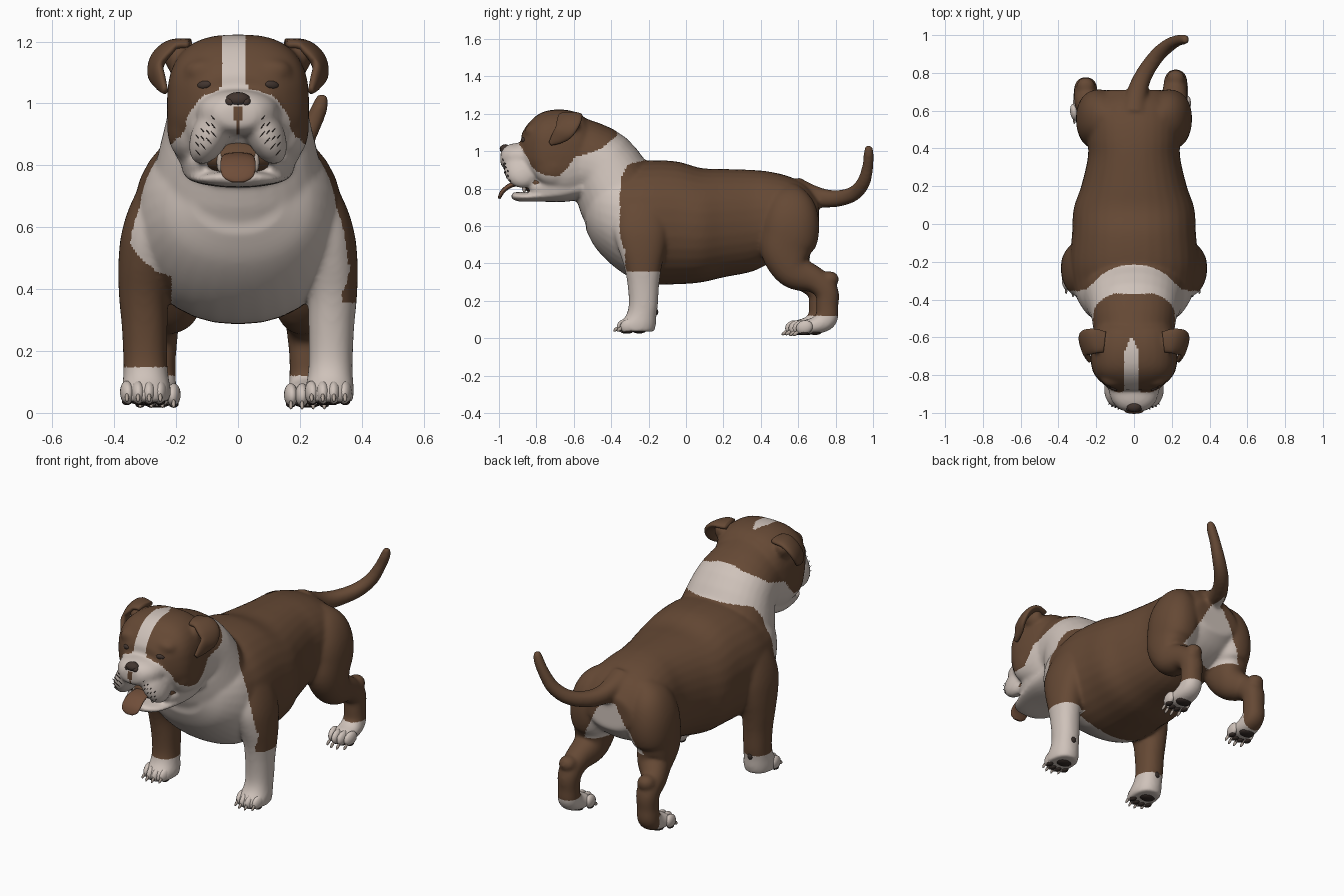
import bpy, bmesh
from math import cos, sin, pi, radians
from mathutils import Vector, Matrix, Euler

old = bpy.data.objects.get("Cube")
if old:
    bpy.data.objects.remove(old)
X, Y, Z = Vector((1, 0, 0)), Vector((0, 1, 0)), Vector((0, 0, 1))


def material(name, rgb):
    m = bpy.data.materials.new(name)
    m.use_nodes = True
    m.diffuse_color = (*rgb, 1)
    m.node_tree.nodes["Principled BSDF"].inputs["Base Color"].default_value = (*rgb, 1)
    return m


brown = material("brown coat", (0.13, 0.066, 0.035))
white = material("white coat", (0.62, 0.54, 0.49))
dark = material("dark skin", (0.035, 0.024, 0.02))
nose_skin = material("nose brown", (0.055, 0.036, 0.029))
pink = material("tongue brown", (0.16, 0.075, 0.041))
horn = material("claw horn", (0.45, 0.38, 0.33))


def spline(pts, steps=5):
    """Resample rings with a smooth curve through all of them."""
    pts = [Vector(p) for p in pts]
    out = []
    for i in range(len(pts) - 1):
        a, b, c, d = pts[max(i - 1, 0)], pts[i], pts[i + 1], pts[min(i + 2, len(pts) - 1)]
        for k in range(steps):
            t = k / steps
            out.append(b + (c - a) * (t / 2) + (a * 2 - b * 5 + c * 4 - d) * (t * t / 2)
                       + (b * 3 - a - c * 3 + d) * (t ** 3 / 2))
    return out + [pts[-1]]


def loft(bm, rings, axis=None, ref=X, n=2.2, seg=32):
    """Closed skin over rings (x, y, z, half width, half depth)."""
    rings = spline(rings)
    loops = []
    for i, r in enumerate(rings):
        c = Vector(r[:3])
        t = axis or (Vector(rings[min(i + 1, len(rings) - 1)][:3]) - Vector(rings[max(i - 1, 0)][:3])).normalized()
        side = (ref - t * ref.dot(t)).normalized()
        up = t.cross(side)
        loop = []
        for k in range(seg):
            u, v = cos(2 * pi * k / seg), sin(2 * pi * k / seg)
            u = abs(u) ** (2 / n) * (1 if u > 0 else -1)
            v = abs(v) ** (2 / n) * (1 if v > 0 else -1)
            loop.append(bm.verts.new(c + side * u * max(r[3], .004) + up * v * max(r[4], .004)))
        loops.append(loop)
    faces = [bm.faces.new(loops[0]), bm.faces.new(loops[-1][::-1])]
    for a, b in zip(loops, loops[1:]):
        for k in range(seg):
            faces.append(bm.faces.new((a[k - 1], b[k - 1], b[k], a[k])))
    bmesh.ops.recalc_face_normals(bm, faces=faces)


def barrel(bm, rows, n=2.2):
    """Loft along y from rows (y, top, bottom, half width)."""
    loft(bm, [(0, y, (a + b) / 2, w, (a - b) / 2) for y, a, b, w in rows], axis=Y, n=n)


def blob(bm, centre, radii, rot=(0, 0, 0), seg=16):
    e = Euler([radians(a) for a in rot]).to_matrix().to_4x4()
    bmesh.ops.create_uvsphere(bm, u_segments=seg, v_segments=seg // 2 + 2, radius=1,
                              matrix=Matrix.Translation(centre) @ e @ Matrix.Diagonal((*radii, 1)))


def make(name, bm, *mats):
    me = bpy.data.meshes.new(name)
    bm.to_mesh(me)
    bm.free()
    for m in mats:
        me.materials.append(m)
    me.shade_smooth()
    ob = bpy.data.objects.new(name, me)
    bpy.context.collection.objects.link(ob)
    return ob


# Torso, neck, skull, muzzle, lower jaw and tail
bm = bmesh.new()
barrel(bm, [(-.535, .82, .58, .15), (-.485, .88, .485, .24), (-.40, .92, .395, .3), (-.30, .93, .325, .33),
            (-.2, .95, .29, .34), (-.05, .945, .288, .328), (.08, .91, .298, .32), (.2, .905, .325, .28),
            (.35, .90, .355, .245), (.45, .89, .40, .245), (.55, .865, .43, .245), (.64, .82, .48, .21),
            (.71, .74, .55, .14)])
loft(bm, [(0, -.15, .64, .29, .29), (0, -.26, .68, .295, .28), (0, -.345, .745, .28, .235),
          (0, -.45, .92, .235, .2), (0, -.59, .965, .21, .22)])
barrel(bm, [(-.50, 1.12, .82, .17), (-.56, 1.195, .76, .21), (-.65, 1.222, .74, .228), (-.74, 1.217, .78, .228),
            (-.80, 1.19, .83, .208), (-.85, 1.14, .87, .16), (-.88, 1.09, .91, .11)], n=2.7)
barrel(bm, [(-.75, 1.02, .89, .15), (-.85, 1.045, .895, .14), (-.93, 1.04, .9, .12),
            (-.975, 1.02, .91, .085), (-.992, .99, .93, .05)])
barrel(bm, [(-.56, .88, .74, .18), (-.66, .83, .728, .18), (-.78, .79, .73, .155),
            (-.88, .782, .73, .12), (-.92, .78, .738, .085), (-.935, .77, .75, .05)], n=2)
loft(bm, [(0, .58, .79, .075, .075), (.01, .66, .765, .06, .06), (.03, .74, .748, .05, .05),
          (.07, .82, .748, .044, .044), (.13, .9, .775, .04, .04), (.19, .95, .835, .036, .036),
          (.235, .972, .92, .03, .03), (.265, .977, .99, .027, .027), (.275, .975, 1.03, .018, .018)])
for s in (1, -1):
    blob(bm, (s * .086, -.875, .905), (.062, .1, .11), (0, -s * 26, 0))   # jowl
    blob(bm, (s * .11, -.82, 1.105), (.065, .045, .04))                    # brow
    blob(bm, (s * .155, -.7, .92), (.075, .12, .11))                       # cheek
    blob(bm, (s * .195, -.625, 1.15), (.045, .06, .055))                   # ear root
    blob(bm, (s * .135, -.72, .805), (.04, .13, .045), (0, 0, -s * 14))    # lower lip
    # Shoulder and front leg
    loft(bm, [(s * x, y, z, a, b) for x, y, z, a, b in (
        (.2, -.24, .80, .08, .11), (.235, -.24, .68, .11, .145), (.272, -.24, .58, .105, .15),
        (.295, -.235, .48, .092, .128), (.305, -.23, .38, .08, .1), (.302, -.228, .28, .074, .084),
        (.3, -.228, .18, .071, .078), (.298, -.24, .12, .073, .082), (.296, -.26, .075, .079, .1),
        (.296, -.265, .035, .075, .095))], axis=Z)
    # Thigh, hock and hind foot
    dx, dy = (0, 0) if s > 0 else (.035, -.04)
    loft(bm, [(s * (x + dx * (z < .35)), y + dy * (z < .35), z, a, b) for x, y, z, a, b in (
        (.11, .55, .80, .05, .06), (.15, .555, .73, .1, .12), (.178, .56, .65, .118, .148),
        (.188, .555, .56, .12, .155), (.2, .54, .46, .102, .138), (.205, .58, .36, .088, .1),
        (.215, .69, .31, .067, .07), (.22, .752, .25, .061, .063), (.222, .755, .17, .056, .059),
        (.224, .75, .105, .059, .06), (.225, .70, .07, .063, .048), (.225, .64, .06, .064, .038),
        (.225, .615, .057, .055, .03))])
    blob(bm, (s * (.22 + dx), .77 + dy, .315), (.05, .049, .044))

body = make("body", bm, brown, white)
remesh = body.modifiers.new("blend", 'REMESH')
remesh.mode = 'VOXEL'
remesh.voxel_size = .0095
smooth = body.modifiers.new("soften", 'SMOOTH')
smooth.factor, smooth.iterations = .5, 14
bpy.context.view_layer.update()
baked = bpy.data.meshes.new_from_object(body.evaluated_get(bpy.context.evaluated_depsgraph_get()))
body.modifiers.clear()
body.data = baked
baked.materials.clear()
baked.materials.append(brown)
baked.materials.append(white)


def curve(t, pts):
    if t <= pts[0][0]:
        return pts[0][1]
    for (a, u), (b, v) in zip(pts, pts[1:]):
        if t <= b:
            return u + (v - u) * (t - a) / (b - a)
    return pts[-1][1]


cheek_edge = ((-.82, .9), (-.75, .87), (-.68, .865), (-.63, .91), (-.6, .965),
              (-.46, 1.01), (-.36, 1.09), (-.3, 1.3))
muzzle_edge = ((.87, -.78), (.92, -.825), (1.0, -.868), (1.05, -.9))
blaze = ((.87, .2), (.92, .145), (1.0, .1), (1.03, .06), (1.07, .036), (1.25, .04))
collar = ((.3, -.19), (.42, -.24), (.48, -.335), (.57, -.355), (.85, -.35), (.93, -.31), (.96, -.18))
right_sleeve = ((.215, .44), (.27, .46), (.33, .52), (.36, .56))


def is_white(x, y, z):
    ax = abs(x)
    if y > .4:                                          # hind feet and rump patch
        if z < .12:
            return x > 0 or y < .7
        return y > .5 and .43 < z < .71 and ax < .03 + (.73 - z) * .55
    if y < -.37 and z > curve(y, cheek_edge):           # head
        if y < curve(z, muzzle_edge) and z < 1.05:
            return not (y < -.9 and .9 < z < .99 and ax < (z - .9) * .2)
        width = min(curve(z, blaze), (-.59 - y) * .45)
        return y < (-.6 if z > 1.07 else -.78) and abs(x + .012) < width
    if x < -.215 and y > -.45 and z < curve(ax, right_sleeve):
        return z < .15
    if x > .215 and y > -.45 and z < .48:               # left front leg
        return z < .355 or y < (-.22 if x < .335 else -.325)
    return y < curve(z, collar)


for p in baked.polygons:
    p.material_index = int(is_white(*p.center))
baked.shade_smooth()
bpy.context.view_layer.update()


def face_point(x, z):
    """Front surface of the head at a given x and z."""
    hit, loc, _, _ = body.ray_cast(Vector((x, -2, z)), Y)
    return loc if hit else Vector((x, -.87, z))


# Face: eyes, ears, whiskers, teeth, nose, mouth
for s, side in ((1, "left"), (-1, "right")):
    bm = bmesh.new()
    blob(bm, face_point(s * .11, 1.06) + Y * .003, (.024, .009, .013), (0, s * 8, s * 25))
    make(side + "_eye", bm, nose_skin)
    bm = bmesh.new()
    loft(bm, [(s * .155, -.625, 1.19, .055, .02), (s * .21, -.62, 1.187, .066, .02),
              (s * .25, -.628, 1.155, .068, .02), (s * .264, -.65, 1.11, .056, .019),
              (s * .25, -.69, 1.07, .036, .016), (s * .235, -.725, 1.04, .012, .009)],
         ref=Vector((s * .3, .95, 0)), seg=24)
    make(side + "_ear", bm, brown)
    bm = bmesh.new()
    for i in range(4):
        for j in range(3):
            p = face_point(s * (.078 + .017 * i), .95 - .02 * i - .025 * j)
            blob(bm, p, (.0018, .003, .015), (20, s * 40, 0), 6)
    make(side + "_whiskers", bm, dark)
    bm = bmesh.new()
    blob(bm, (s * .058, -.865, .81), (.011, .012, .032))
    make(side + "_canine", bm, horn)

bm = bmesh.new()
blob(bm, (0, -.966, 1.012), (.04, .03, .025))
for s in (1, -1):
    blob(bm, (s * .025, -.97, 1.004), (.018, .022, .017))
make("nose", bm, nose_skin)
bm = bmesh.new()
blob(bm, (0, -.785, .83), (.15, .095, .06))
make("mouth_interior", bm, brown)
bm = bmesh.new()
loft(bm, [(0, -.76, .82, .045, .016), (0, -.86, .828, .05, .014), (0, -.93, .82, .055, .013),
          (0, -.975, .79, .057, .012), (0, -.993, .762, .048, .01), (0, -.998, .746, .022, .007)])
make("tongue", bm, pink)


# Paws: toes, claws and pads
def paw(name, x, y, z, claw_drop):
    toes, claws, pads = bmesh.new(), bmesh.new(), bmesh.new()
    for i in (-1.5, -.5, .5, 1.5):
        tx, ty = x + i * .036, y + (.018 if abs(i) > 1 else 0)
        blob(toes, (tx, ty, z + .036), (.022, .046, .037), (18, 0, -i * 5))
        blob(claws, (tx, ty - .045, z + .02 - claw_drop), (.007, .022, .01), (35, 0, 0), 8)
        blob(pads, (tx, ty, z + .006), (.017, .024, .011), (0, 0, 0), 10)
    blob(pads, (x, y + .075, z + .01), (.046, .036, .015))
    make(name + "_toes", toes, white)
    make(name + "_claws", claws, horn)
    make(name + "_pads", pads, dark)


paw("front_left_paw", .292, -.325, .03, 0)
paw("front_right_paw", -.305, -.325, .03, 0)
paw("hind_left_paw", .225, .615, .022, .016)
paw("hind_right_paw", -.262, .575, .022, .012)
for s, side in ((1, "left"), (-1, "right")):
    bm = bmesh.new()
    blob(bm, (s * .3, -.16, .14), (.016, .012, .018))
    make(side + "_wrist_pad", bm, dark)
